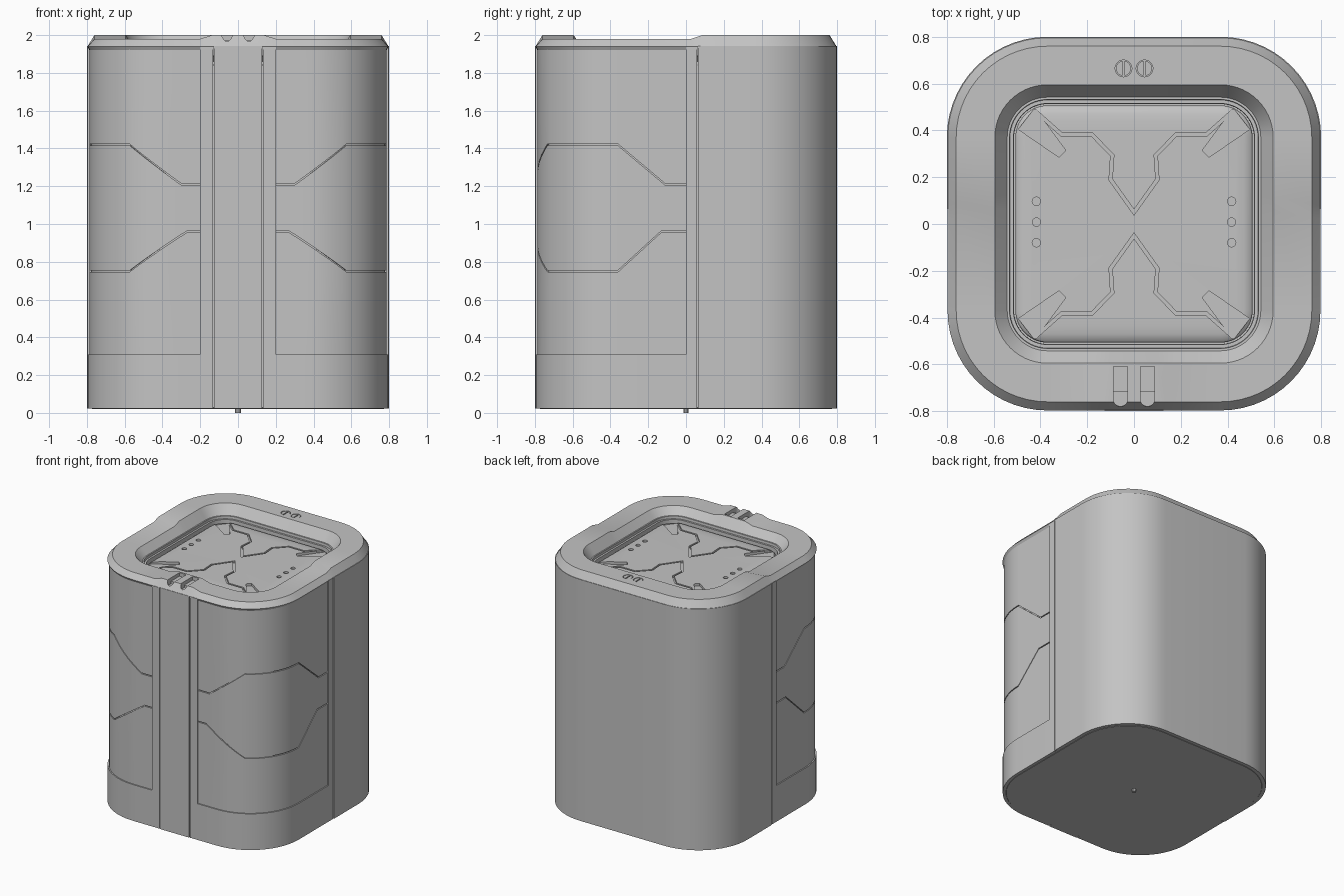
import bpy, bmesh, math
from mathutils import Vector

if "Cube" in bpy.data.objects:
    bpy.data.objects.remove(bpy.data.objects["Cube"])

H, R = 0.8, 0.43                       # half width and corner radius of the outline
L, A = H - R, R * math.pi / 2
Q = 2 * L + A                          # one side plus one corner
PER = 4 * Q
N = 14                                 # segments per corner

grey = bpy.data.materials.new("grey metal")
grey.diffuse_color = (0.55, 0.55, 0.55, 1)
grey.use_nodes = True
grey.node_tree.nodes["Principled BSDF"].inputs["Base Color"].default_value = grey.diffuse_color


def path(s, d=0.0):
    """Point on the rounded square; s runs from the front centre to the right, d is outward offset."""
    k, u = divmod(s + L, Q)
    if u < 2 * L:
        p, n = Vector((u - L, -H)), Vector((0, -1))
    else:
        a = (u - 2 * L) / R
        n = Vector((math.sin(a), -math.cos(a)))
        p = Vector((L, -L)) + n * R
    p = p + n * d
    for _ in range(int(k) % 4):
        p = Vector((-p.y, p.x))
    return p


def samples(a, b, extra=()):
    pts = {round(L + k * Q + j * A / N, 5) for k in range(-4, 5) for j in range(N + 1)}
    return sorted({s for s in pts if a + 1e-4 < s < b - 1e-4} | {a, b} | {e for e in extra if a < e < b})


def interp(table, s):
    for (s0, z0), (s1, z1) in zip(table, table[1:]):
        if s <= s1:
            return z0 + (z1 - z0) * max(0, s - s0) / (s1 - s0)
    return table[-1][1]


def finish(name, bm, angle=25):
    bmesh.ops.recalc_face_normals(bm, faces=bm.faces)
    me = bpy.data.meshes.new(name)
    bm.to_mesh(me)
    bm.free()
    me.materials.append(grey)
    ob = bpy.data.objects.new(name, me)
    bpy.context.collection.objects.link(ob)
    smooth(ob, angle)
    return ob


def smooth(ob, angle):
    bpy.ops.object.select_all(action='DESELECT')
    ob.select_set(True)
    bpy.context.view_layer.objects.active = ob
    bpy.ops.object.shade_smooth_by_angle(angle=math.radians(angle))


def loft(bm, rings, loop=False):
    """Skin closed rings; cap the two ends, or join them when loop is set."""
    vs = [[bm.verts.new(p) for p in r] for r in rings]
    m = len(vs[0])
    for a, b in list(zip(vs, vs[1:])) + ([(vs[-1], vs[0])] if loop else []):
        for i in range(m):
            bm.faces.new((a[i], a[(i + 1) % m], b[(i + 1) % m], b[i]))
    if not loop:
        bm.faces.new(vs[0])
        bm.faces.new(vs[-1])


def shell(name, a, b, lo, hi, d, sign=1):
    """Curved plate following the body wall."""
    lo, hi = [t if isinstance(t, list) else [(a, t), (b, t)] for t in (lo, hi)]
    rings = []
    for s in samples(a, b, [t[0] for t in lo + hi]):
        o, i = path(sign * s, d), path(sign * s, -0.06)
        z0, z1 = interp(lo, s), interp(hi, s)
        rings.append([(*i, z0), (*o, z0), (*o, z1), (*i, z1)])
    bm = bmesh.new()
    loft(bm, rings)
    return finish(name, bm)


def solid(name, profile):
    """Rounded square stack from (offset, height) pairs."""
    ss = samples(-L, PER - L)[:-1]
    bm = bmesh.new()
    loft(bm, [[(*path(s, d), z) for s in ss] for d, z in profile])
    return finish(name, bm)


def prism(bm, pts, z0, z1):
    loft(bm, [[(x, y, z) for x, y in pts] for z in (z0, z1)])


def disc(x, y, r, n=20):
    return [(x + r * math.cos(2 * math.pi * i / n), y + r * math.sin(2 * math.pi * i / n)) for i in range(n)]


def box(x0, x1, y0, y1):
    return [(x0, y0), (x1, y0), (x1, y1), (x0, y1)]


def ribbon(bm, pts, w, z0, z1):
    """Mitred groove cutter along a polyline."""
    pts = [Vector(p) for p in pts]
    rings = []
    for i, p in enumerate(pts):
        d0 = (p - pts[i - 1]).normalized() if i else (pts[1] - p).normalized()
        d1 = (pts[i + 1] - p).normalized() if i < len(pts) - 1 else d0
        t = (d0 + d1).normalized()
        n = Vector((-t.y, t.x)) * (w / 2 / max(0.4, t.dot(d0)))
        a, b = p + n, p - n
        rings.append([(*a, z0), (*b, z0), (*b, z1), (*a, z1)])
    loft(bm, rings)


def cut(ob, bm, angle=25):
    tool = finish("cutter", bm)
    tool.hide_render = True
    m = ob.modifiers.new("cut", 'BOOLEAN')
    m.operation, m.solver, m.use_self, m.object = 'DIFFERENCE', 'EXACT', True, tool
    bpy.ops.object.select_all(action='DESELECT')
    bpy.context.view_layer.objects.active = ob
    ob.select_set(True)
    while ob.modifiers[0] != m:
        bpy.ops.object.modifier_move_up(modifier=m.name)
    bpy.ops.object.modifier_apply(modifier=m.name)
    bpy.data.objects.remove(tool)


# Body core and a tiny centre foot
solid("body_core", [(-0.03, 0.02), (-0.022, 0.028), (-0.022, 1.84)])
bm = bmesh.new()
prism(bm, disc(0, 0, 0.015, 10), 0, 0.03)
finish("centre_foot", bm)

# Outer wall plates
TOP = 1.942
shell("rear_shell", 1.48, PER - 1.48, 0.022, TOP, 0)
shell("front_strip", -0.127, 0.127, 0.022, TOP, -0.001)
upper = [(0.2, 1.21), (0.3, 1.21), (0.59, 1.42), (1.055, 1.42), (1.305, 1.21), (1.415, 1.21)]
lower = [(0.2, 0.96), (0.27, 0.96), (0.59, 0.75), (1.055, 0.75), (1.285, 0.96), (1.415, 0.96)]
up = lambda t, g: [(s, z + g) for s, z in t]
for side, sg in (("right", 1), ("left", -1)):
    shell(side + "_front_post", 0.133, 0.2, 0.022, TOP, -0.004, sg)
    shell(side + "_side_post", 1.415, 1.474, 0.022, TOP, -0.004, sg)
    shell(side + "_base_panel", 0.2, 1.415, 0.022, 0.31, -0.004, sg)
    shell(side + "_lower_panel", 0.2, 1.415, 0.31, up(lower, -0.004), -0.013, sg)
    shell(side + "_middle_band", 0.2, 1.415, up(lower, 0.004), up(upper, -0.004), -0.013, sg)
    shell(side + "_upper_panel", 0.2, 1.415, up(upper, 0.004), TOP, -0.013, sg)

# Top rim with stepped heights: latch block, lower front half, higher rear half
steps = [(0.145, -0.2, 2.0), (0.21, -0.2, 1.98), (1.435, 0.17, 1.98), (1.495, 0.17, 2.0)]
heights = [(s, z) for s, _, z in steps]
breaks = {s: k for s, k, _ in steps}
rings = []
for s in samples(-PER / 2, PER / 2, [e * s for s in breaks for e in (1, -1)])[:-1]:
    zt, k = interp([(0, 2.0)] + heights, abs(s)), breaks.get(abs(s), 0)
    prof = [(-0.03, 1.89), (-0.003, 1.94), (-0.04, zt), (-0.205, zt), (-0.258, 1.925), (-0.268, 1.925),
            (-0.27, 1.905), (-0.285, 1.905), (-0.287, 1.86)]
    rings.append([(*path(s + math.copysign(k * -d, s * k) if k else s, d), z) for d, z in prof])
bm = bmesh.new()
loft(bm, rings, loop=True)
rim = finish("top_rim", bm, 20)

# Latch slots and screw holes in the rim
bm = bmesh.new()
for sx in (-1, 1):
    x = sx * 0.058
    end = [(x + 0.03 * math.cos(a), -0.75 + 0.03 * math.sin(a)) for a in [math.pi * (1 + i / 10) for i in range(11)]]
    prism(bm, end + [(x + 0.03, -0.715), (x - 0.03, -0.715)], 1.953, 2.1)
    prism(bm, box(x - 0.03, x + 0.03, -0.73, -0.61), 1.972, 2.1)
    prism(bm, disc(sx * 0.045, 0.665, 0.036), 1.98, 2.1)
cut(rim, bm)
smooth(rim, 20)

# Slotted screws
for side, sx in (("left", -1), ("right", 1)):
    bm = bmesh.new()
    for e in (-1, 1):
        arc = [math.pi / 2 - e * math.pi * i / 12 for i in range(13)]
        prism(bm, [(sx * 0.045 + e * 0.004 + 0.028 * math.cos(a), 0.665 + 0.031 * math.sin(a)) for a in arc], 1.97, 1.998)
    finish(side + "_screw", bm)

# Pillowed lid panel with grooves, corner notches and dots
lid = solid("lid_panel", [(-0.293, 1.845), (-0.293, 1.872), (-0.298, 1.882), (-0.31, 1.891), (-0.33, 1.897), (-0.36, 1.9)])
bm = bmesh.new()
arm = [(0.43, 0.49), (0.31, 0.383), (0.18, 0.383), (0.093, 0.293), (0.1, 0.19), (0, 0.05)]
notch = [(0.425, 0.495), (0.292, 0.315), (0.32, 0.285), (0.495, 0.405)]
for sy in (-1, 1):
    line = [(-x, sy * y) for x, y in arm] + [(x, sy * y) for x, y in reversed(arm[:-1])]
    ribbon(bm, line, 0.014, 1.883, 2)
    for sx in (-1, 1):
        prism(bm, [(sx * x, sy * y) for x, y in notch], 1.88, 2)
for x in (-0.417, 0.417):
    for y in (0.097, 0.008, -0.08):
        prism(bm, disc(x, y, 0.018, 14), 1.885, 2)
cut(lid, bm)
smooth(lid, 25)
